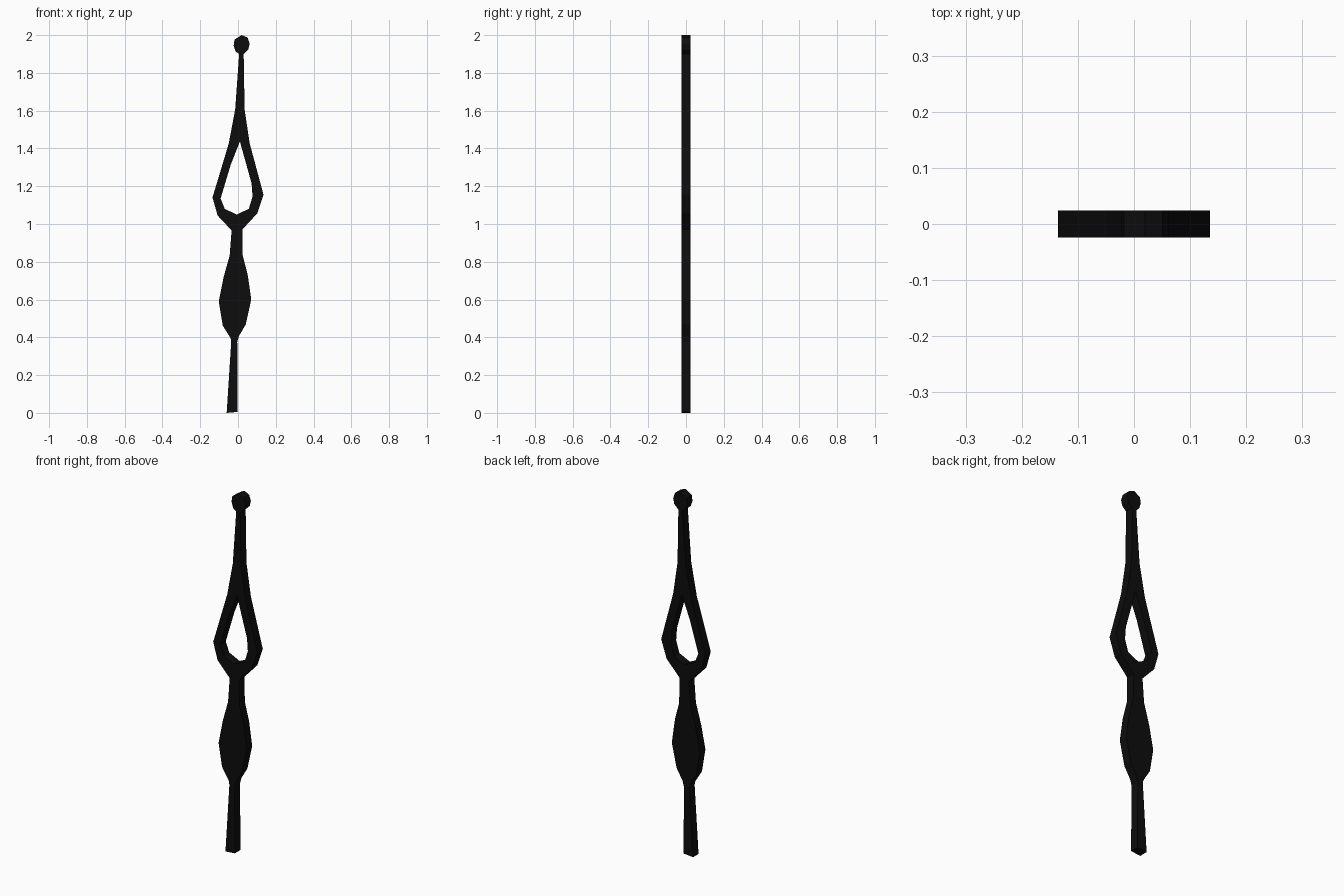
import bpy
import math
from mathutils import Matrix

HALF = 0.024  # half of the plate thickness

# Left edge, from the foot up to the neck
left = [(-0.06, 0.0), (-0.036, 0.375), (-0.039, 0.395), (-0.081, 0.463),
        (-0.102, 0.59), (-0.076, 0.72), (-0.044, 0.833), (-0.034, 0.966),
        (-0.108, 1.045), (-0.135, 1.14), (-0.049, 1.426), (-0.015, 1.606),
        (0.006, 1.90)]
# Faceted round tip
tip = [(-0.012, 1.912), (-0.023, 1.945), (-0.018, 1.977), (0.02, 2.0),
       (0.051, 1.987), (0.062, 1.955), (0.055, 1.925)]
# Right edge, from the neck down to the foot
right = [(0.03, 1.90), (0.035, 1.606), (0.062, 1.426), (0.135, 1.155),
         (0.102, 1.056), (0.023, 0.971), (0.025, 0.833), (0.051, 0.733),
         (0.07, 0.60), (0.041, 0.468), (0.004, 0.405), (-0.004, 0.375),
         (-0.002, 0.005)]
# Teardrop opening
opening = [(0.01, 1.437), (-0.038, 1.315), (-0.092, 1.135), (-0.07, 1.08),
           (-0.007, 1.05), (0.057, 1.08), (0.077, 1.145), (0.072, 1.215)]

# Flat filled profile with the opening as an inner loop
curve = bpy.data.curves.new("clock_hand", 'CURVE')
curve.dimensions = '2D'
curve.fill_mode = 'BOTH'
curve.extrude = HALF
for loop in (left + tip + right, opening):
    spline = curve.splines.new('POLY')
    spline.points.add(len(loop) - 1)
    for p, (x, z) in zip(spline.points, loop):
        p.co = (x, z, 0, 1)
    spline.use_cyclic_u = True

hand = bpy.data.objects.new("clock_hand", curve)
bpy.context.collection.objects.link(hand)
bpy.context.view_layer.objects.active = hand
hand.select_set(True)
bpy.ops.object.convert(target='MESH')
hand = bpy.context.object

# Stand the plate upright
hand.data.transform(Matrix.Rotation(math.pi / 2, 4, 'X'))
for face in hand.data.polygons:
    face.use_smooth = False

black = bpy.data.materials.new("black")
black.diffuse_color = (0.004, 0.004, 0.004, 1)
hand.data.materials.clear()
hand.data.materials.append(black)
